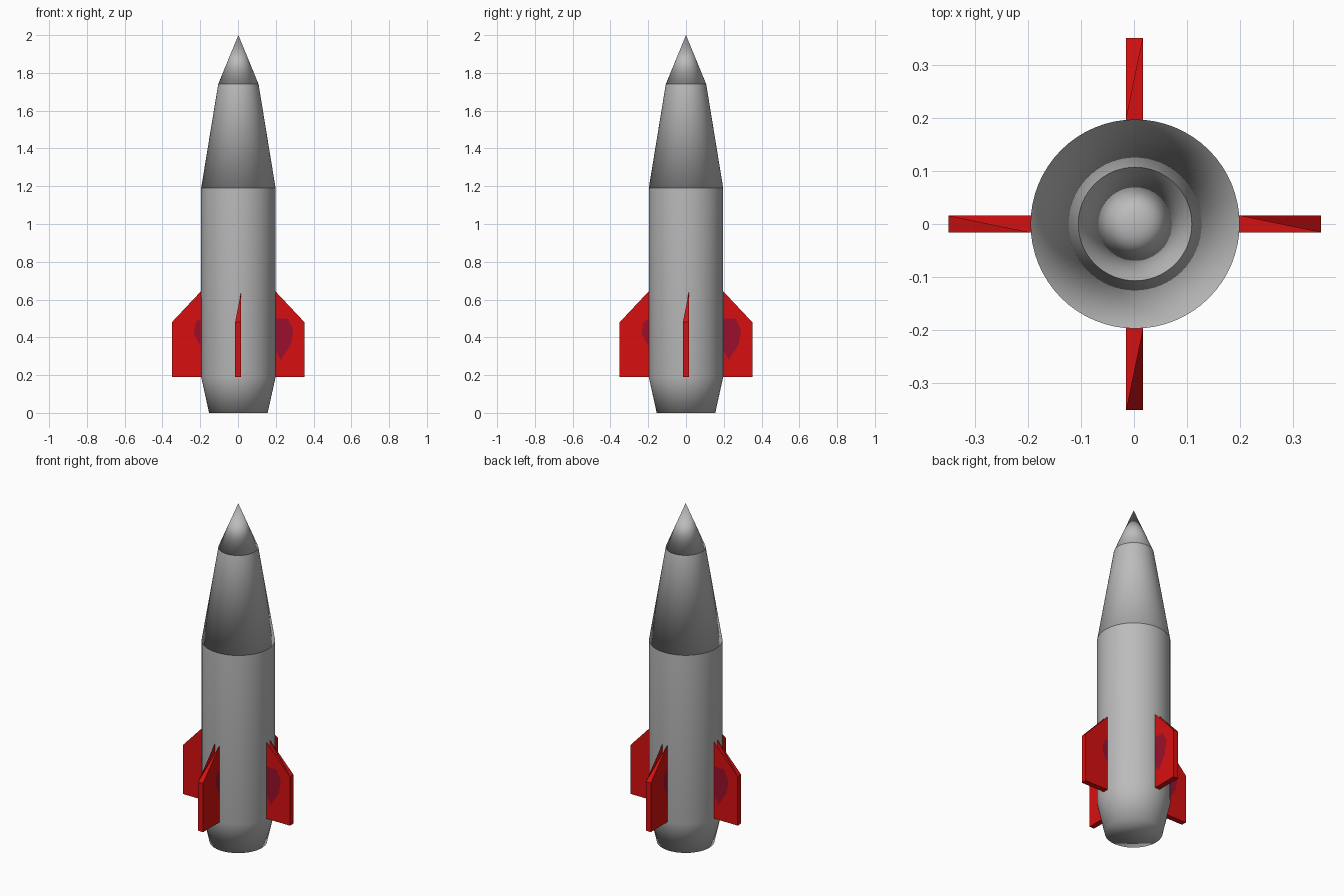
import bpy, bmesh, math
from mathutils import Matrix, Vector

if "Cube" in bpy.data.objects:
    bpy.data.objects.remove(bpy.data.objects["Cube"])


def material(name, rgb):
    m = bpy.data.materials.new(name)
    m.diffuse_color = (*rgb, 1)
    m.use_nodes = True
    m.node_tree.nodes["Principled BSDF"].inputs["Base Color"].default_value = m.diffuse_color
    return m


GREY = material("hull grey", (0.5, 0.5, 0.5))
RED = material("fin red", (0.68, 0.005, 0.005))
PLUM = material("fin plum", (0.32, 0.005, 0.025))


def finish(name, bm, mat):
    mesh = bpy.data.meshes.new(name)
    bm.to_mesh(mesh)
    bm.free()
    mesh.materials.append(mat)
    ob = bpy.data.objects.new(name, mesh)
    bpy.context.collection.objects.link(ob)
    return ob


def turned(name, profile, sides=64):
    """Round hull section: rings of (radius, height), softly shaded into its base cap."""
    bm = bmesh.new()
    rings = []
    for r, z in profile:
        if r == 0:
            rings.append([bm.verts.new((0.002, 0, z))] * sides)
        else:
            rings.append([bm.verts.new((0.002 + r * math.cos(a), r * math.sin(a), z))
                          for a in (2 * math.pi * i / sides for i in range(sides))])
    for lo, hi in zip(rings, rings[1:]):
        for i in range(sides):
            j = (i + 1) % sides
            corners = [lo[i], lo[j], hi[j], hi[i]]
            bm.faces.new(list(dict.fromkeys(corners)))
    bm.faces.new(rings[0][::-1])
    for f in bm.faces:
        f.smooth = True
    return finish(name, bm, GREY)


# Hull sections
turned("body", [(0.155, 0), (0.197, 0.19), (0.197, 1.19)])
turned("upper_cone", [(0.197, 1.19), (0.107, 1.74)])
turned("nose_tip", [(0.107, 1.74), (0, 2.0)])

# Fins: outline in radius and height, one half of the sloped edge left open
FIN = [(0.19, 0.19), (0.351, 0.19), (0.351, 0.48), (0.196, 0.645)]
HALF = 0.016
PATCH_WIDE = [(0.199, 0.50), (0.262, 0.50), (0.292, 0.44), (0.278, 0.36), (0.225, 0.28), (0.199, 0.33)]
PATCH_SMALL = [(0.199, 0.50), (0.225, 0.48), (0.235, 0.42), (0.199, 0.35)]


def fin(name, turn):
    bm = bmesh.new()
    a = [bm.verts.new((r, -HALF, z)) for r, z in FIN]
    b = [bm.verts.new((r, HALF, z)) for r, z in FIN]
    bm.faces.new(a)
    bm.faces.new(b[::-1])
    bm.faces.new((a[0], b[0], b[1], a[1]))
    bm.faces.new((a[1], b[1], b[2], a[2]))
    bm.faces.new((a[2], b[2], b[3]))
    bm.transform(turn)
    finish(name, bm, RED)


def patch(name, outline, y, turn):
    """Painted patch just proud of the fin side."""
    bm = bmesh.new()
    f = bm.faces.new([bm.verts.new((r, y, z)) for r, z in outline])
    if f.calc_area() and y > 0:
        f.normal_flip()
    bm.transform(turn)
    finish(name, bm, PLUM)


for i, side in enumerate(("right", "back", "left", "front")):
    turn = Matrix.Translation((0.001, 0, 0)) @ Matrix.Rotation(i * math.pi / 2, 4, 'Z')
    fin(side + "_fin", turn)
    patch(side + "_fin_patch", PATCH_WIDE[::-1], -HALF - 0.001, turn)
    patch(side + "_fin_small_patch", PATCH_SMALL[::-1], HALF + 0.001, turn)

# Patches face outward
for ob in bpy.data.objects:
    if "patch" in ob.name:
        i = ("right", "back", "left", "front").index(ob.name.split("_")[0])
        a = i * math.pi / 2
        out = Vector((math.sin(a), -math.cos(a), 0)) * (-1 if "small" in ob.name else 1)
        if ob.data.polygons[0].normal.dot(out) < 0:
            ob.data.flip_normals()
